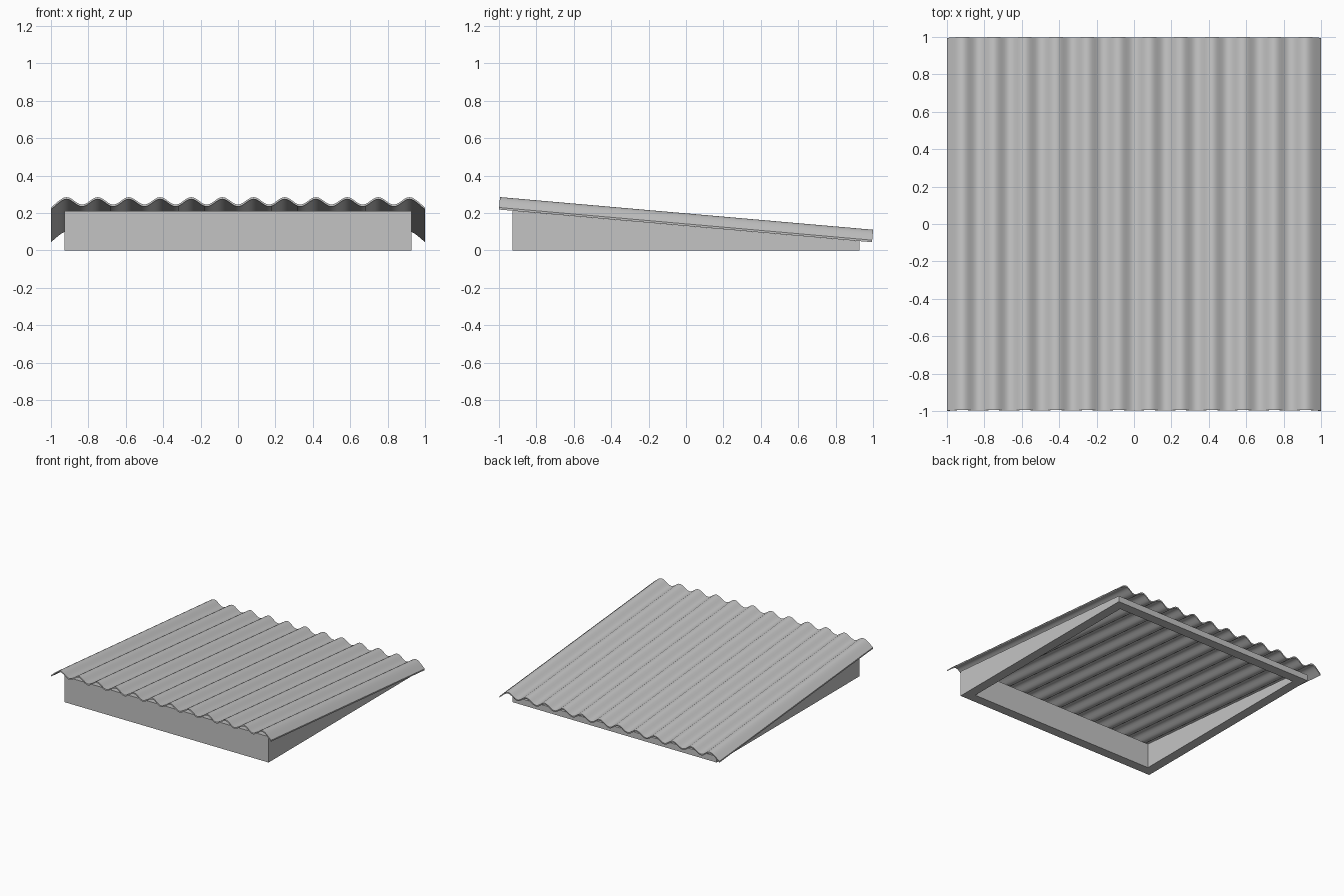
import bpy, bmesh, math

cube = bpy.data.objects.get("Cube")
if cube:
    bpy.data.objects.remove(cube, do_unlink=True)

grey = bpy.data.materials.new("light grey")
grey.use_nodes = True
colour = (0.55, 0.55, 0.55, 1)
grey.diffuse_color = colour
grey.node_tree.nodes["Principled BSDF"].inputs["Base Color"].default_value = colour

PITCH = math.radians(5)


def make_object(name, bm):
    bmesh.ops.recalc_face_normals(bm, faces=bm.faces)
    mesh = bpy.data.meshes.new(name)
    bm.to_mesh(mesh)
    bm.free()
    mesh.materials.append(grey)
    obj = bpy.data.objects.new(name, mesh)
    bpy.context.scene.collection.objects.link(obj)
    return obj


# Corrugated roof sheet: wavy profile swept from front to back
WAVES, STEPS = 12, 12
WAVE = 2 / WAVES
AMP = 0.02
THICK = 0.011
LENGTH = 2.0014


def wave_height(x):
    over = abs(x) - (1 - WAVE / 4)
    if over > 0:                       # the outer edges run straight down
        return -AMP - 0.86 * over
    return -AMP - AMP * math.cos(2 * math.pi * (x + 1) / WAVE)


bm = bmesh.new()
count = WAVES * STEPS
xs = [-1 + 2 * i / count for i in range(count + 1)]
outline = [(x, wave_height(x)) for x in xs]
outline += [(x, wave_height(x) - THICK) for x in reversed(xs)]
front, back = [[bm.verts.new((x, y, z)) for x, z in outline]
               for y in (-LENGTH / 2, LENGTH / 2)]
total = len(outline)
for i in range(total):
    j = (i + 1) % total
    bm.faces.new((front[i], front[j], back[j], back[i]))
for ring in (front, back):
    for i in range(count):
        bm.faces.new((ring[i], ring[i + 1], ring[total - 2 - i], ring[total - 1 - i]))
roof = make_object("corrugated_roof", bm)
roof.rotation_euler.x = -PITCH
roof.location = (0, 0.003, 0.198)
bpy.context.view_layer.objects.active = roof
roof.select_set(True)
bpy.ops.object.shade_smooth_by_angle(angle=math.radians(35))
roof.select_set(False)

# Wedge-shaped wall frame, open at top and bottom
OUTER, INNER = 0.927, 0.848
bm = bmesh.new()


def square(half, top):
    corners = [(-half, -half), (half, -half), (half, half), (-half, half)]
    return [bm.verts.new((x, y, 0.131 - y * math.tan(PITCH) if top else 0))
            for x, y in corners]


loops = [square(OUTER, False), square(OUTER, True),
         square(INNER, True), square(INNER, False)]
for k, loop in enumerate(loops):
    following = loops[(k + 1) % 4]
    for i in range(4):
        j = (i + 1) % 4
        bm.faces.new((loop[i], loop[j], following[j], following[i]))
make_object("wall_frame", bm)
